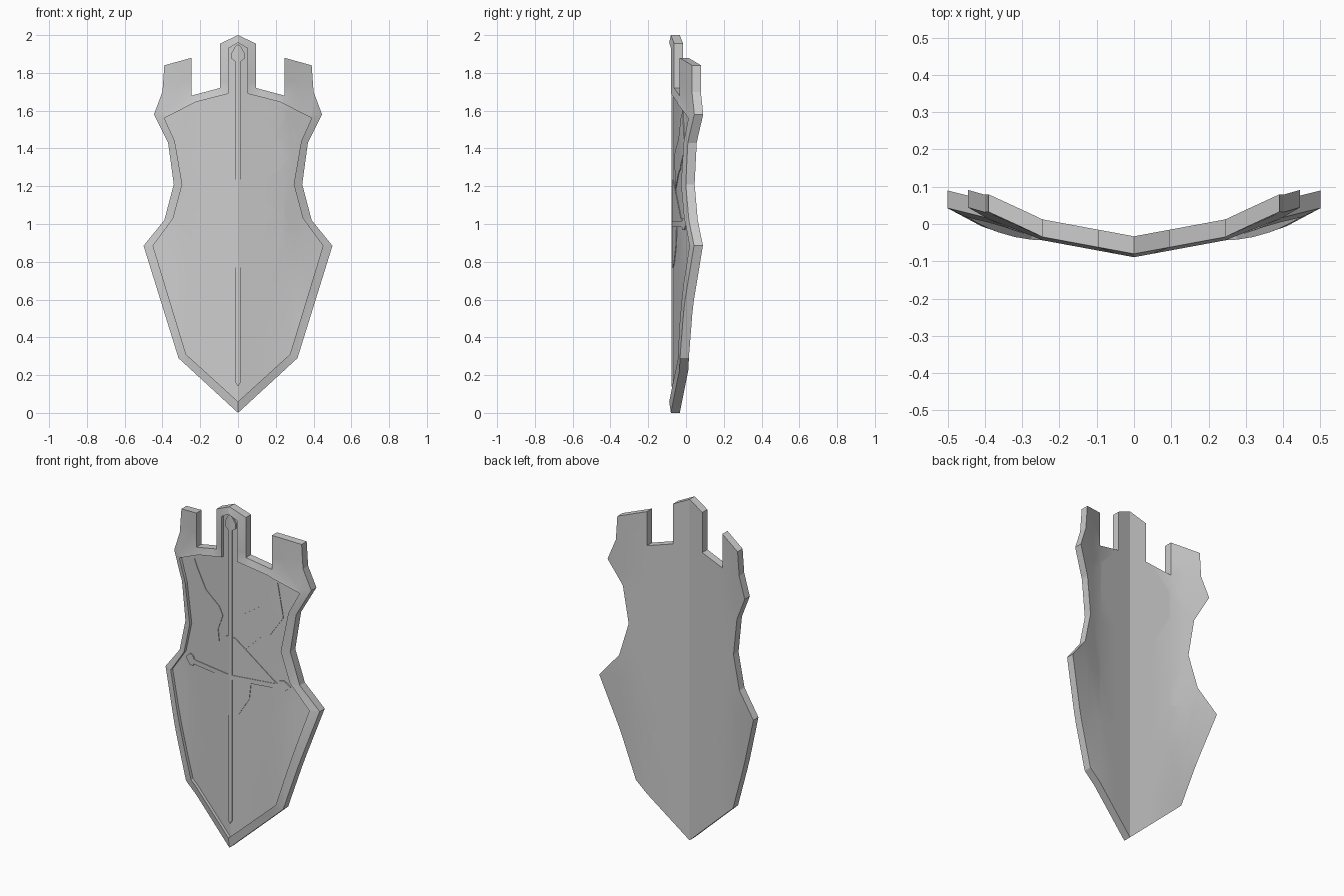
import bpy, bmesh, math
from mathutils import Matrix

if "Cube" in bpy.data.objects:
    bpy.data.objects.remove(bpy.data.objects["Cube"])

# Half outlines (x, z), bottom to top
OUTER = [(0, 0), (.315, .29), (.5, .885), (.39, 1.02), (.34, 1.21), (.37, 1.43),
         (.445, 1.58), (.40, 1.70), (.39, 1.84), (.245, 1.88), (.245, 1.68),
         (.095, 1.72), (.095, 1.955), (0, 2)]
INNER = [(0, .06), (.275, .31), (.45, .885), (.343, 1.03), (.295, 1.21), (.335, 1.44),
         (.39, 1.56), (.225, 1.645), (.05, 1.69), (.05, 1.93), (0, 1.96)]
PANEL = .037   # depth of the recessed panel in front of the back surface

# Extra bend of the outer wings by height
BEND = [(0, -.2), (.29, -.14), (.89, .12), (1.02, .16), (1.43, .17), (1.58, .21), (2, .32)]


def back_y(x, z):
    a = abs(x)
    c = BEND[-1][1]
    for (z0, c0), (z1, c1) in zip(BEND, BEND[1:]):
        if z <= z1:
            c = c0 + (c1 - c0) * (z - z0) / (z1 - z0)
            break
    return -.033 + .185 * a + c * max(0, a - .245)


def face(bm, pts):
    return bm.faces.new([bm.verts.new(p) for p in pts])


def layer(pts, depth):
    return [(x, -depth, z) for x, z in pts]


def walls(bm, pts, d0, d1, closed=False):
    pairs = list(zip(pts, pts[1:]))
    if closed:
        pairs.append((pts[-1], pts[0]))
    for p, q in pairs:
        if p[0] == 0 and q[0] == 0:
            continue
        face(bm, [(p[0], -d0, p[1]), (q[0], -d0, q[1]), (q[0], -d1, q[1]), (p[0], -d1, p[1])])


def finish(bm, name):
    # Cut into a grid, bend to the shield curve, mirror, shade
    bmesh.ops.remove_doubles(bm, verts=bm.verts[:], dist=1e-5)
    bmesh.ops.triangulate(bm, faces=bm.faces[:])
    cuts = [((x, 0, 0), (1, 0, 0)) for x in (.12, .245, .32, .39)]
    cuts += [((0, 0, z), (0, 0, 1)) for z in (.29, .6, .89, 1.02, 1.21, 1.43, 1.58, 1.75)]
    for co, no in cuts:
        bmesh.ops.bisect_plane(bm, geom=bm.verts[:] + bm.edges[:] + bm.faces[:],
                               dist=1e-5, plane_co=co, plane_no=no)
    for v in bm.verts:
        v.co.y += back_y(v.co.x, v.co.z)
    bmesh.ops.mirror(bm, geom=bm.verts[:] + bm.edges[:] + bm.faces[:],
                     matrix=Matrix.Identity(4), merge_dist=1e-5, axis='X')
    bmesh.ops.remove_doubles(bm, verts=bm.verts[:], dist=1e-5)
    bmesh.ops.recalc_face_normals(bm, faces=bm.faces[:])
    me = bpy.data.meshes.new(name)
    bm.to_mesh(me)
    bm.free()
    ob = bpy.data.objects.new(name, me)
    bpy.context.collection.objects.link(ob)
    bpy.ops.object.select_all(action='DESELECT')
    ob.select_set(True)
    bpy.context.view_layer.objects.active = ob
    bpy.ops.object.shade_smooth_by_angle(angle=math.radians(15))
    return ob


def relief(name, pts, front):
    bm = bmesh.new()
    face(bm, layer(pts, front))
    face(bm, layer(pts, PANEL - .006))
    walls(bm, pts, PANEL - .006, front, closed=True)
    return finish(bm, name)


# Shield: back, side walls, sloping rim, recessed panel
bm = bmesh.new()
face(bm, layer(OUTER, 0))
face(bm, layer(OUTER, .047) + layer(INNER, .056)[::-1])
face(bm, layer(INNER, PANEL))
walls(bm, OUTER, 0, .047)
walls(bm, INNER, PANEL, .056)
finish(bm, "shield_body")

# Long central shaft with pointed top
relief("emblem_shaft", [(0, .14), (.013, .16), (.013, 1.86), (.034, 1.875), (.034, 1.905),
                        (.015, 1.94), (0, 1.95)], .045)

# Crossbar with spade ends
relief("emblem_crossbar", [(0, .985), (.27, .985), (.28, .968), (.305, .968), (.34, 1.0),
                           (.305, 1.032), (.28, 1.03), (.27, 1.012), (0, 1.012)], .044)

# Spread wings and lower body of the emblem
relief("emblem_wings", [(.27, 1.6), (.18, 1.45), (.08, 1.385), (.055, 1.34), (.07, 1.30),
                        (.09, 1.25), (.08, 1.17), (.13, 1.22), (.18, 1.27), (.23, 1.29),
                        (.3, 1.4)], .0405)
relief("emblem_body", [(0, .76), (.05, .79), (.11, .89), (.12, .985), (.27, 1.01),
                       (.14, 1.13), (.03, 1.23), (0, 1.24)], .0405)
